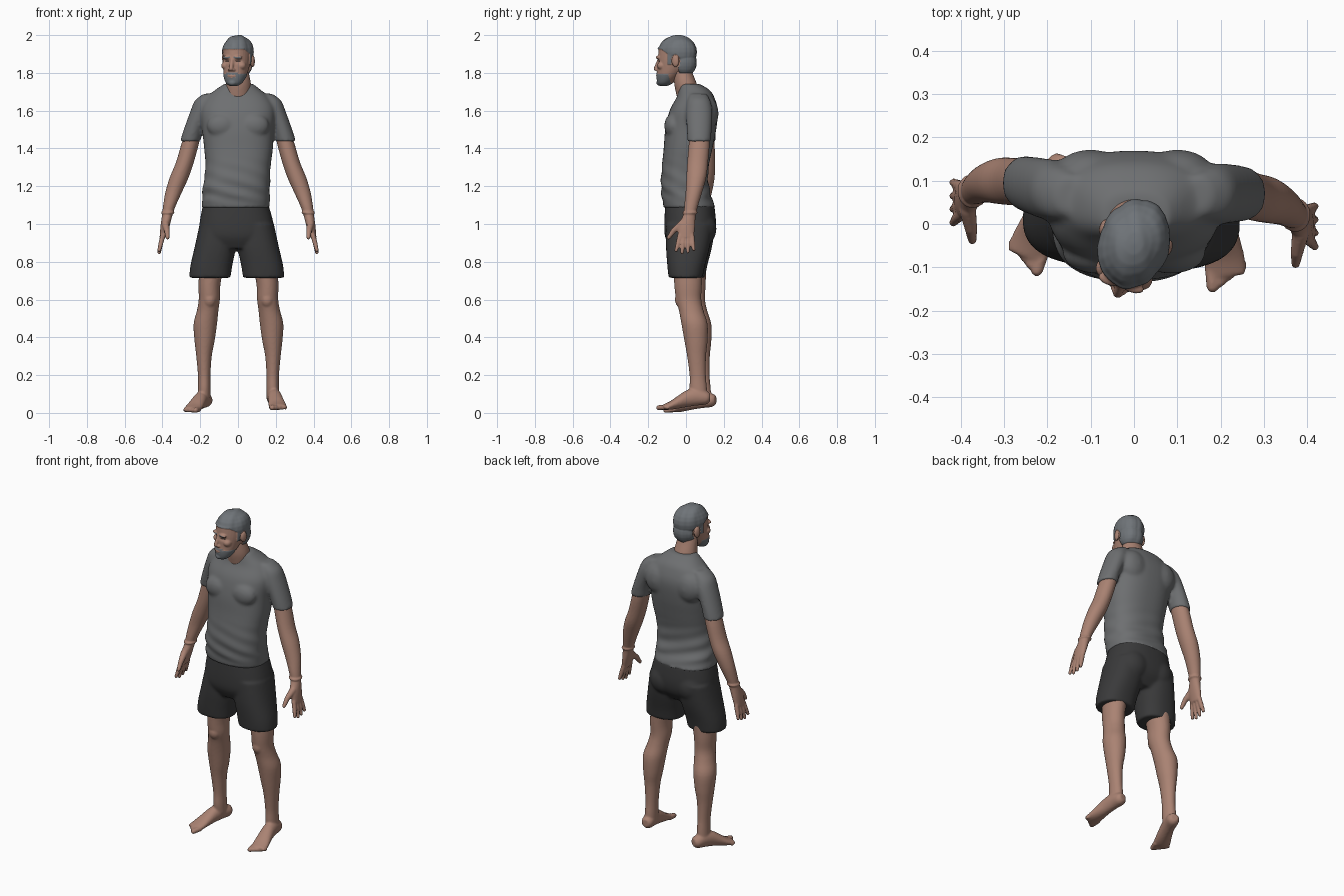
import bpy, bmesh
from math import sin, cos, pi, exp, radians, copysign
from mathutils import Matrix, Vector

cube = bpy.data.objects.get("Cube")
if cube:
    bpy.data.objects.remove(cube)


def material(name, rgb):
    mat = bpy.data.materials.new(name)
    mat.use_nodes = True
    colour = (*rgb, 1)
    mat.diffuse_color = colour
    bsdf = next(n for n in mat.node_tree.nodes if n.type == 'BSDF_PRINCIPLED')
    bsdf.inputs["Base Color"].default_value = colour
    bsdf.inputs["Roughness"].default_value = 0.8
    return mat


skin = material("skin", (0.40, 0.225, 0.17))
shirt_grey = material("shirt grey", (0.155, 0.16, 0.165))
shorts_black = material("shorts black", (0.042, 0.042, 0.043))
hair_grey = material("hair grey", (0.16, 0.175, 0.19))
eye_dark = material("eye dark", (0.07, 0.045, 0.035))


def smooth_sections(sections, steps=4):
    """Catmull-Rom interpolation through the given cross-sections."""
    last = len(sections) - 1
    result = []
    for i in range(last):
        a, b, c, d = (sections[min(max(k, 0), last)] for k in range(i - 1, i + 3))
        for j in range(steps):
            t = j / steps
            result.append([0.5 * (2 * q + (r - p) * t + (2 * p - 5 * q + 4 * r - s) * t * t
                                  + (3 * q - p - 3 * r + s) * t ** 3)
                           for p, q, r, s in zip(a, b, c, d)])
    return result + [list(sections[-1])]


def loft(bm, sections, power=2.0, matrix=Matrix(), sides=32):
    """Closed solid through (x, y, z, x radius, y radius) rings."""
    def bend(v):
        return copysign(abs(v) ** (2 / power), v)
    rings = []
    for x, y, z, rx, ry in smooth_sections(sections):
        angles = [2 * pi * k / sides for k in range(sides)]
        rings.append([bm.verts.new(matrix @ Vector((x + rx * bend(cos(a)), y + ry * bend(sin(a)), z)))
                      for a in angles])
    for low, high in zip(rings, rings[1:]):
        for k in range(sides):
            n = (k + 1) % sides
            bm.faces.new((low[k], low[n], high[n], high[k]))
    bm.faces.new(rings[0])
    bm.faces.new(rings[-1])


def ball(bm, centre, radii, matrix=Matrix()):
    place = matrix @ Matrix.Translation(centre) @ Matrix.Diagonal((*radii, 1))
    bmesh.ops.create_uvsphere(bm, u_segments=20, v_segments=12, radius=1, matrix=place)


def digit(bm, points, radii, matrix=Matrix()):
    """Tapered, rounded finger or toe along a few points."""
    points = [matrix @ Vector(p) for p in points]
    for p, r in zip(points, radii):
        ball(bm, p, (r, r, r))
    for p, q, r1, r2 in zip(points, points[1:], radii, radii[1:]):
        turn = (q - p).to_track_quat('Z', 'Y').to_matrix().to_4x4()
        bmesh.ops.create_cone(bm, cap_ends=True, segments=14, radius1=r1, radius2=r2,
                              depth=(q - p).length, matrix=Matrix.Translation((p + q) / 2) @ turn)


def fuse(name, bm, mat, voxel, iterations=4):
    """Merge the overlapping solids into one smooth skin."""
    bmesh.ops.recalc_face_normals(bm, faces=bm.faces)
    mesh = bpy.data.meshes.new(name)
    bm.to_mesh(mesh)
    bm.free()
    ob = bpy.data.objects.new(name, mesh)
    bpy.context.collection.objects.link(ob)
    remesh = ob.modifiers.new("Remesh", 'REMESH')
    remesh.mode = 'VOXEL'
    remesh.voxel_size = voxel
    soften = ob.modifiers.new("Smooth", 'SMOOTH')
    soften.factor = 0.5
    soften.iterations = iterations
    graph = bpy.context.evaluated_depsgraph_get()
    final = bpy.data.meshes.new_from_object(ob.evaluated_get(graph))
    ob.modifiers.clear()
    ob.data = final
    final.name = name
    final.materials.clear()
    final.materials.append(mat)
    final.shade_smooth()
    return ob


def arm_side(s, x, y, z):
    """The right arm swings further back toward the hand."""
    return s * x, y + (min(0.1 * (1.69 - z), 0.055) if s < 0 else 0), z


# Shirt: torso, sleeves, chest and shoulder blades
bm = bmesh.new()
loft(bm, [(-.013, .018, 1.085, .18, .137), (-.008, -.006, 1.2, .177, .126),
          (0, -.004, 1.3, .172, .124), (.003, .011, 1.4, .182, .129),
          (0, .025, 1.5, .19, .135), (0, .041, 1.6, .198, .128),
          (0, .05, 1.67, .165, .1), (0, .042, 1.71, .12, .082),
          (.004, .02, 1.742, .076, .052)], power=2.4, sides=48)
for s in (1, -1):
    sleeve = [(.253, .07, 1.437, .054, .062), (.235, .07, 1.5, .052, .066),
              (.195, .07, 1.6, .056, .07), (.175, .068, 1.655, .052, .06),
              (.14, .065, 1.69, .04, .045)]
    loft(bm, [(*arm_side(s, *c[:3]), *c[3:]) for c in sleeve])
    ball(bm, (s * .085, -.068, 1.52), (.08, .047, .065))
    ball(bm, (s * .1, .115, 1.585), (.085, .057, .09))
shirt = fuse("shirt", bm, shirt_grey, 0.009, 6)
for v in shirt.data.vertices:
    x, y, z = v.co
    fade = min(max((1.36 - z) * 5, 0), 1) * min(max((z - 1.1) * 20, 0), 1)
    v.co.y += 0.004 * fade * sin(z * 75 + x * 22)
    v.co.x += 0.003 * fade * sin(z * 68 + y * 25)

# Shorts: hips, seat and two wide legs
bm = bmesh.new()
loft(bm, [(-.008, .01, .87, .14, .09), (-.008, .018, .93, .19, .128),
          (-.008, .022, 1.0, .196, .137), (-.012, .02, 1.1, .174, .13)], power=2.4, sides=48)
for s in (1, -1):
    dx, dy = (0, 0) if s > 0 else (-.013, .012)
    leg = [(.136, -.002, .715, .109, .09), (.128, .001, .78, .111, .1),
           (.107, .01, .88, .109, .116), (.09, .02, 1.0, .1, .125)]
    loft(bm, [(s * x + dx, y + dy, z, rx, ry) for x, y, z, rx, ry in leg], power=2.3)
    ball(bm, (s * .085 - .008, .085, .975), (.09, .077, .09))
fuse("shorts", bm, shorts_black, 0.009, 4)

for s, side in ((1, "left"), (-1, "right")):
    # Arm with hand, fingers and wristband
    bm = bmesh.new()
    arm = [(.225, .07, 1.53, .04, .05), (.252, .07, 1.43, .046, .055),
           (.28, .062, 1.33, .047, .055), (.31, .055, 1.25, .05, .053),
           (.34, .042, 1.17, .044, .044), (.362, .028, 1.1, .034, .037),
           (.374, .019, 1.05, .028, .033), (.386, .003, .99, .024, .045),
           (.398, 0, .93, .017, .042)]
    loft(bm, [(*arm_side(s, *c[:3]), *c[3:]) for c in arm])
    loft(bm, [(*arm_side(s, .372, .021, z), .036, .04) for z in (1.056, 1.064)])
    for i in range(4):
        base, tip = -.032 + .021 * i, -.052 + .031 * i
        drop = .845 + .012 * abs(i - 1.3)
        path = [(.397, base, .94), (.409, (base + tip) / 2, .895), (.417, tip, drop)]
        digit(bm, [arm_side(s, *p) for p in path], (.0135, .0125, .0095))
    thumb = [(.384, -.022, 1.0), (.376, -.065, .965), (.373, -.092, .928)]
    digit(bm, [arm_side(s, *p) for p in thumb], (.02, .015, .0105))
    fuse(side + "_arm", bm, skin, 0.005, 3)

    # Leg with knee, foot and toes
    bm = bmesh.new()
    dx, dy = (0, 0) if s > 0 else (.005, .02)
    leg = [(.185, .07, .075, .034, .044), (.184, .065, .13, .033, .046),
           (.184, .062, .2, .033, .043), (.185, .056, .3, .041, .05),
           (.182, .053, .38, .053, .061), (.178, .045, .47, .062, .069),
           (.166, .028, .54, .057, .065), (.157, .014, .6, .056, .067),
           (.156, .011, .68, .058, .073), (.14, .01, .82, .068, .08)]
    loft(bm, [(s * x + dx, y + dy, z, rx, ry) for x, y, z, rx, ry in leg])
    ball(bm, (s * .155 + dx, -.022 + dy, .6), (.036, .037, .045))
    heel, turn = (((.183, .127, .007), 6) if s > 0 else ((-.16, .157, -.006), -20))
    place = Matrix.Translation(heel) @ Matrix.Rotation(radians(turn), 4, 'Z') @ Matrix.Rotation(pi / 2, 4, 'X')
    foot = [(0, .075, 0, .02, .022), (0, .073, .02, .034, .035), (0, .078, .07, .036, .046),
            (0, .07, .12, .038, .045), (.002, .05, .17, .043, .034),
            (.004, .033, .21, .047, .023), (.004, .023, .25, .045, .014)]
    loft(bm, [(s * x, *rest) for x, *rest in foot], matrix=place)
    for i in range(5):
        x, length, r = s * (-.03 + .0185 * i), .284 - .011 * i, .0145 - .0012 * i
        digit(bm, [(x, .025, .225), (x, .02, length - r)], (r, r), place)
    fuse(side + "_leg", bm, skin, 0.006, 3)

# Neck
bm = bmesh.new()
loft(bm, [(0, .03, 1.6, .08, .06), (0, .012, 1.68, .07, .062), (.003, -.002, 1.74, .066, .06),
          (0, -.015, 1.8, .058, .05), (0, -.02, 1.84, .05, .045)])
fuse("neck", bm, skin, 0.007)

# Head: skull, face, nose, brow, cheeks, lips and ears
bm = bmesh.new()
ball(bm, (0, 0, .03), (.077, .1, .085))
ball(bm, (0, .033, -.025), (.064, .066, .07))
loft(bm, [(0, -.078, -.147, .022, .02), (0, -.068, -.132, .042, .04), (0, -.052, -.1, .058, .06),
          (0, -.035, -.06, .067, .074), (0, -.02, -.01, .073, .087), (0, -.004, .05, .073, .097)])
digit(bm, [(0, -.1, -.005), (0, -.109, -.03), (0, -.12, -.058)], (.009, .011, .012))
ball(bm, (0, -.107, -.096), (.023, .01, .009))
ball(bm, (0, -.1, -.132), (.02, .014, .014))
for s in (1, -1):
    ball(bm, (s * .012, -.11, -.064), (.009, .011, .008))
    ball(bm, (s * .028, -.096, .002), (.028, .014, .01))
    ball(bm, (s * .044, -.073, -.042), (.024, .025, .022))
    ball(bm, (s * .077, .014, -.018), (.011, .02, .032))
head = fuse("head", bm, skin, 0.004, 4)
head.location = (0, -.045, 1.88)
head.rotation_euler.z = radians(-18)


def is_hair(c):
    x, y, z = abs(c.x), c.y, c.z
    if x > .06 and ((y - .013) / .024) ** 2 + ((z + .018) / .036) ** 2 < 1:
        return False
    if y < -.03:
        return z > .045 - max(y + .07, 0) * .6
    if y < -.003:
        return z > -.035
    return z > (.012 if y < .024 else -.085)


def is_beard(c):
    x, y, z = abs(c.x), c.y, c.z
    lips = x < .021 and -.104 < z < -.09
    moustache = x < .032 and -.09 < z < -.078 and y < -.06
    return y < -.03 and not lips and (z < -.086 or moustache)


def is_brow(c):
    return c.y < -.06 and .012 < abs(c.x) < .048 and abs(c.z - .001) < .0045


def is_eye(c):
    return c.y < -.06 and ((abs(c.x) - .03) / .013) ** 2 + ((c.z + .018) / .005) ** 2 < 1


# Sunken eye sockets, raised hair and beard
mesh = head.data
normals = [v.normal.copy() for v in mesh.vertices]
for v, n in zip(mesh.vertices, normals):
    c = v.co.copy()
    if c.y < -.05:
        v.co.y += .008 * exp(-((abs(c.x) - .03) / .016) ** 2 - ((c.z + .018) / .01) ** 2)
    if is_hair(c):
        v.co += n * (.0055 + .0015 * sin(c.x * 110 + c.y * 60))
    elif is_beard(c):
        v.co += n * .002
mesh.materials.append(hair_grey)
mesh.materials.append(eye_dark)
for face in mesh.polygons:
    c = face.center
    if is_eye(c):
        face.material_index = 2
    elif is_hair(c) or is_beard(c) or is_brow(c):
        face.material_index = 1
